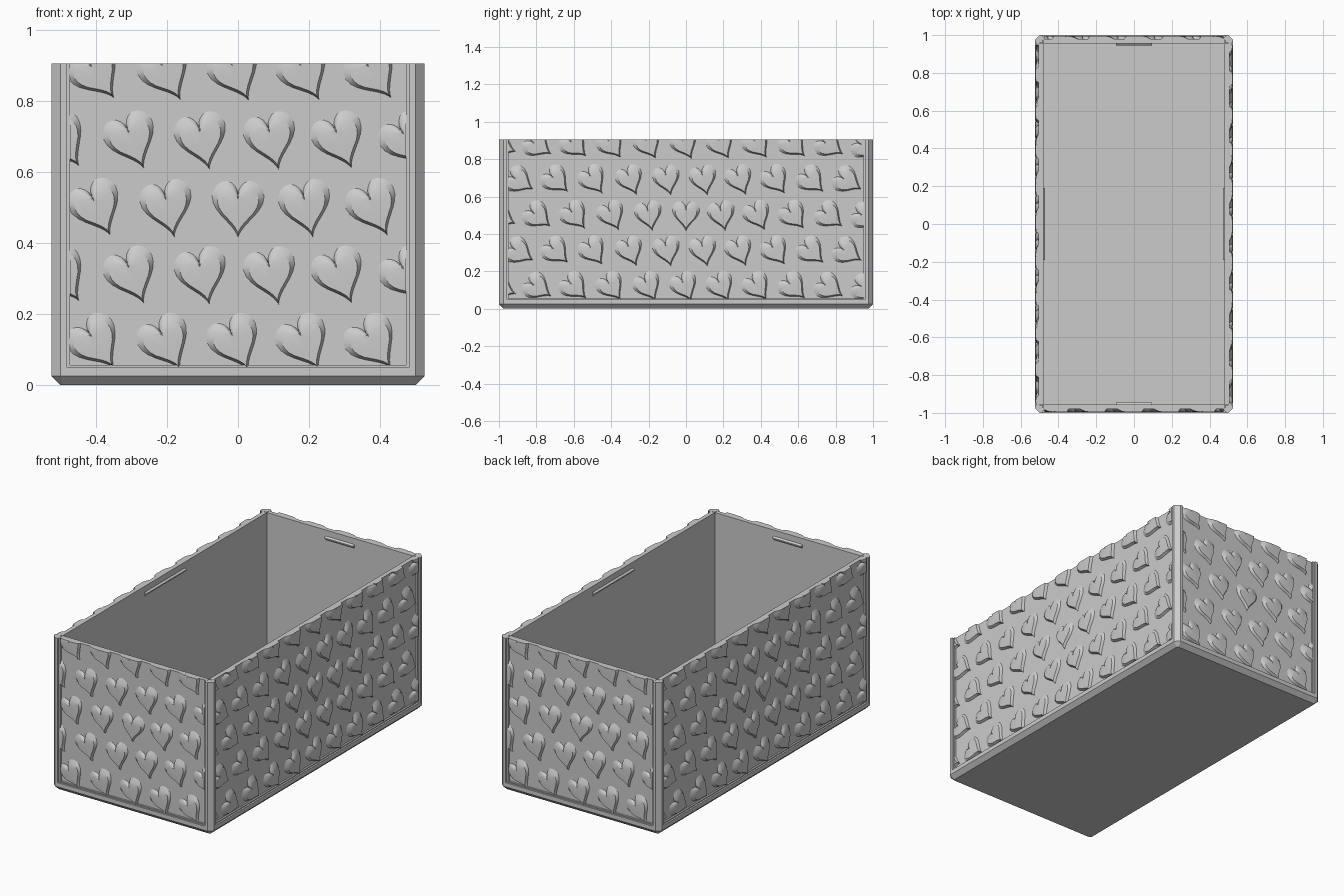
import bpy, bmesh, math
from mathutils import Vector, Matrix

if "Cube" in bpy.data.objects:
    bpy.data.objects.remove(bpy.data.objects["Cube"], do_unlink=True)

HX, HY, TOP = 0.525, 1.0, 0.905      # half width, half length, height
CH = 0.025                           # chamfer size
RECESS, WALL = 0.02, 0.045           # panel depth and inner wall depth from the outer face
RAIL = 0.05                          # height of the bottom rail
STEP = 0.195                         # heart spacing

grey = bpy.data.materials.new("light grey plastic")
grey.use_nodes = True
GREY = (0.6, 0.6, 0.6, 1)
grey.diffuse_color = GREY
grey.node_tree.nodes["Principled BSDF"].inputs["Base Color"].default_value = GREY


def finish(bm, name, turn=0.0, smooth=False):
    bmesh.ops.recalc_face_normals(bm, faces=bm.faces)
    mesh = bpy.data.meshes.new(name)
    bm.to_mesh(mesh)
    bm.free()
    mesh.materials.append(grey)
    ob = bpy.data.objects.new(name, mesh)
    ob.rotation_euler.z = turn
    bpy.context.collection.objects.link(ob)
    if smooth:
        bpy.ops.object.select_all(action='DESELECT')
        ob.select_set(True)
        bpy.context.view_layer.objects.active = ob
        bpy.ops.object.shade_smooth_by_angle(angle=math.radians(25))
    return ob


def loft(bm, rings):
    """Closed solid through a list of equal point rings."""
    loops = [[bm.verts.new(p) for p in r] for r in rings]
    for a, b in zip(loops, loops[1:]):
        for i in range(len(a)):
            j = (i + 1) % len(a)
            bm.faces.new((a[i], a[j], b[j], b[i]))
    bm.faces.new(loops[0])
    bm.faces.new(loops[-1])


def box(bm, lo, hi):
    lo, hi = Vector(lo), Vector(hi)
    size = Matrix.Diagonal((*(hi - lo), 1))
    bmesh.ops.create_cube(bm, size=1, matrix=Matrix.Translation((lo + hi) / 2) @ size)


def octagon(x, y, c, z):
    return [(x - c, -y, z), (x, c - y, z), (x, y - c, z), (x - c, y, z),
            (c - x, y, z), (-x, y - c, z), (-x, c - y, z), (c - x, -y, z)]


# Floor with chamfered underside and corners
bm = bmesh.new()
loft(bm, [octagon(HX - CH, HY - CH, 0.008, 0), octagon(HX, HY, CH, CH), octagon(HX, HY, CH, RAIL)])
finish(bm, "floor")

# Corner posts
for sx, side in ((1, "left"), (-1, "right")):
    for sy, end in ((-1, "front"), (1, "back")):
        plan = [(HX - 0.042, HY), (HX - CH, HY), (HX, HY - CH),
                (HX, HY - 0.042), (HX - 0.042, HY - 0.042)]
        bm = bmesh.new()
        loft(bm, [[(sx * x, sy * y, z) for x, y in plan] for z in (RAIL, TOP)])
        finish(bm, f"{end}_{side}_post")


def heart(bm, u, z, tilt, face):
    """Pillowed heart: steep along the lower edges, soft along the lobes."""
    rings = [[], [], []]
    n = 36
    for i in range(n):
        t = math.tau * i / n
        x = 0.0048 * 16 * math.sin(t) ** 3
        y = 0.0058 * (13 * math.cos(t) - 5 * math.cos(2 * t) - 2 * math.cos(3 * t) - math.cos(4 * t))
        up = min(max((y + 0.03) / 0.09, 0), 1)
        for ring, k, h in zip(rings, (1, 0.86 - 0.2 * up, 0.4),
                              (-0.003, 0.015 - 0.004 * up, 0.016)):
            px, py = x * k, y * k + 0.025
            ring.append((u + px * math.cos(tilt) - py * math.sin(tilt), -face - h,
                         z + px * math.sin(tilt) + py * math.cos(tilt)))
    loft(bm, rings)


def heart_field(half, face, name, turn):
    """Staggered hearts, tilted more the further they are from the middle."""
    bm = bmesh.new()
    mid = 0.485
    for row in range(-2, 3):
        shift = 0.5 * (row % 2)
        for col in range(-6, 7):
            u, dz = (col + shift) * STEP, row * 0.19
            if abs(u) < half + 0.06:
                heart(bm, u, mid + dz, 1.15 * math.hypot(u, dz), face)
    for co, no in (((half, 0, 0), (1, 0, 0)), ((-half, 0, 0), (-1, 0, 0)),
                   ((0, 0, RAIL), (0, 0, -1)), ((0, 0, TOP), (0, 0, 1))):
        bmesh.ops.bisect_plane(bm, geom=bm.verts[:] + bm.edges[:] + bm.faces[:], dist=1e-5,
                               plane_co=co, plane_no=no, clear_outer=True)
        bmesh.ops.holes_fill(bm, edges=[e for e in bm.edges if e.is_boundary], sides=0)
    finish(bm, name, turn, smooth=True)


# Four sides, each built facing the front and turned into place
for k, side in enumerate(("front", "left", "back", "right")):
    half, out = (HX, HY) if k % 2 == 0 else (HY, HX)
    turn = k * math.pi / 2
    face = out - RECESS
    inner = half - WALL

    bm = bmesh.new()
    box(bm, (-inner, -face, RAIL - 0.005), (inner, WALL - out, TOP))
    finish(bm, f"{side}_wall", turn)

    # Thin stepped trim inside the frame
    bm = bmesh.new()
    edge = half - 0.042
    depth = out - 0.01
    for s in (-1, 1):
        a, b = sorted((s * edge, s * (edge - 0.01)))
        box(bm, (a, -depth, RAIL), (b, -face + 0.005, TOP))
    box(bm, (-edge, -depth, RAIL - 0.002), (edge, -face + 0.005, RAIL + 0.006))
    finish(bm, f"{side}_trim", turn)

    heart_field(edge - 0.01, face, f"{side}_hearts", turn)

    # Lid catch on the inner wall
    reach = 0.095 if k % 2 == 0 else 0.19
    y = WALL - out
    bm = bmesh.new()
    loft(bm, [[(u, y - 0.003, 0.845), (u, y + 0.01, 0.855),
               (u, y + 0.01, 0.862), (u, y - 0.003, 0.872)] for u in (-reach, reach)])
    finish(bm, f"{side}_lid_catch", turn)
